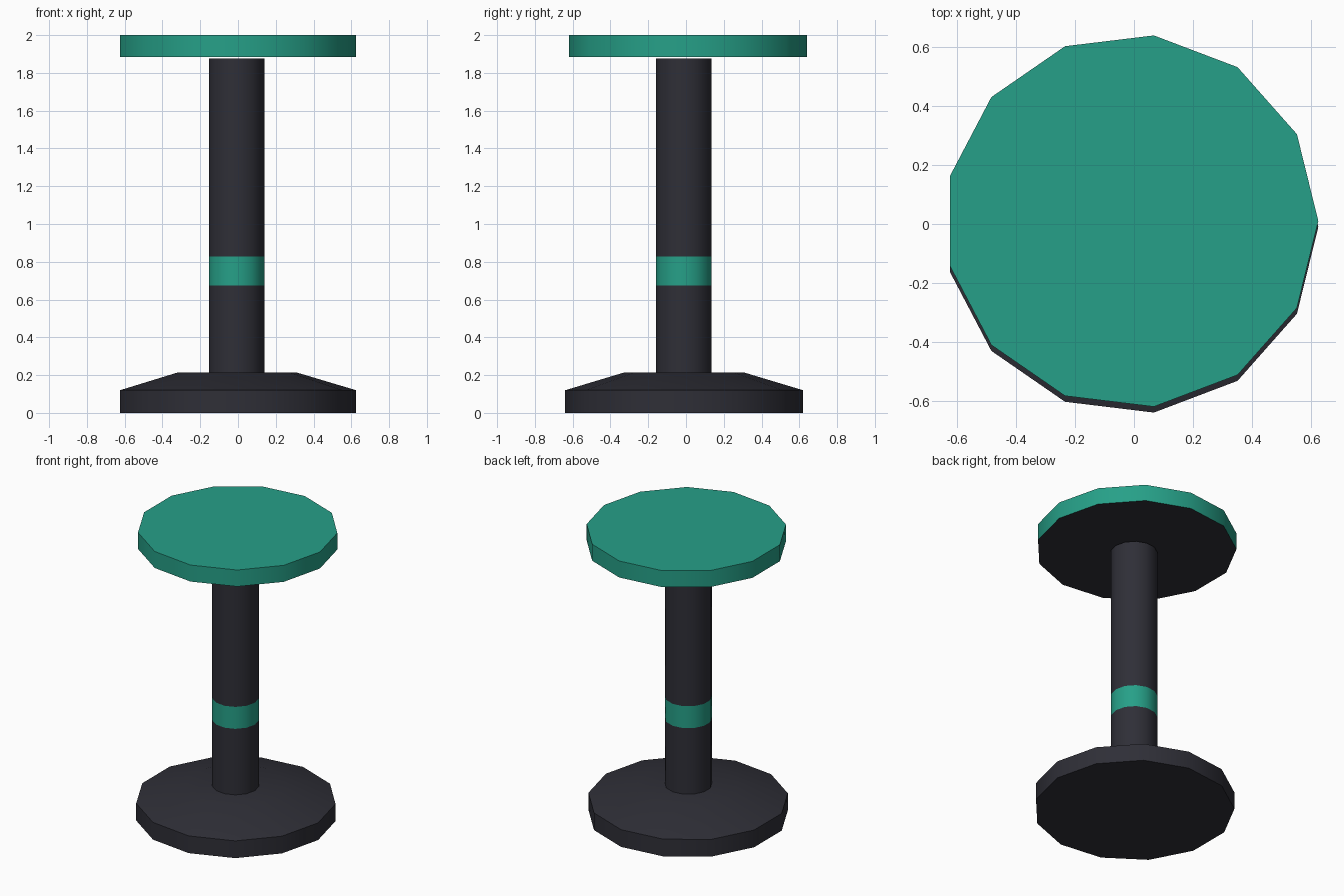
import bpy, bmesh, math

if "Cube" in bpy.data.objects:
    bpy.data.objects.remove(bpy.data.objects["Cube"])

SIDES = 13


def material(name, rgb):
    m = bpy.data.materials.new(name)
    m.diffuse_color = (*rgb, 1.0)
    m.use_nodes = True
    m.node_tree.nodes["Principled BSDF"].inputs["Base Color"].default_value = m.diffuse_color
    return m


dark = material("charcoal", (0.028, 0.028, 0.038))
green = material("teal green", (0.0194, 0.352, 0.246))


def lathe(name, rings, centre, is_green):
    """Stack 13-sided rings of (radius, z), cap both ends, colour faces by rule."""
    bm = bmesh.new()
    loops = []
    for r, z in rings:
        loops.append([bm.verts.new((centre[0] + r * math.cos(math.tau * i / SIDES),
                                    centre[1] + r * math.sin(math.tau * i / SIDES), z))
                      for i in range(SIDES)])
    for a, b in zip(loops, loops[1:]):
        for i in range(SIDES):
            j = (i + 1) % SIDES
            bm.faces.new((a[i], a[j], b[j], b[i]))
    bm.faces.new(loops[0][::-1])
    bm.faces.new(loops[-1])
    bm.normal_update()
    for f in bm.faces:
        f.material_index = int(is_green(f.calc_center_median().z, f.normal.z))
    mesh = bpy.data.meshes.new(name)
    bm.to_mesh(mesh)
    bm.free()
    mesh.materials.append(dark)
    mesh.materials.append(green)
    ob = bpy.data.objects.new(name, mesh)
    bpy.context.collection.objects.link(ob)
    bpy.ops.object.select_all(action='DESELECT')
    ob.select_set(True)
    bpy.context.view_layer.objects.active = ob
    bpy.ops.object.shade_smooth_by_angle(angle=math.radians(32))


# Foot plate with sloping shoulder
lathe("base", [(0.634, 0), (0.634, 0.12), (0.316, 0.215)], (-0.009, -0.01),
      lambda z, nz: False)

# Column with painted band
lathe("column", [(0.149, 0.215), (0.149, 0.675), (0.149, 0.828), (0.149, 1.877)],
      (-0.01, -0.012), lambda z, nz: abs(nz) < 0.5 and 0.675 < z < 0.828)

# Round seat: green top and rim, dark underside
lathe("seat", [(0.634, 1.885), (0.634, 2.0)], (-0.009, 0.01),
      lambda z, nz: nz > -0.5)
